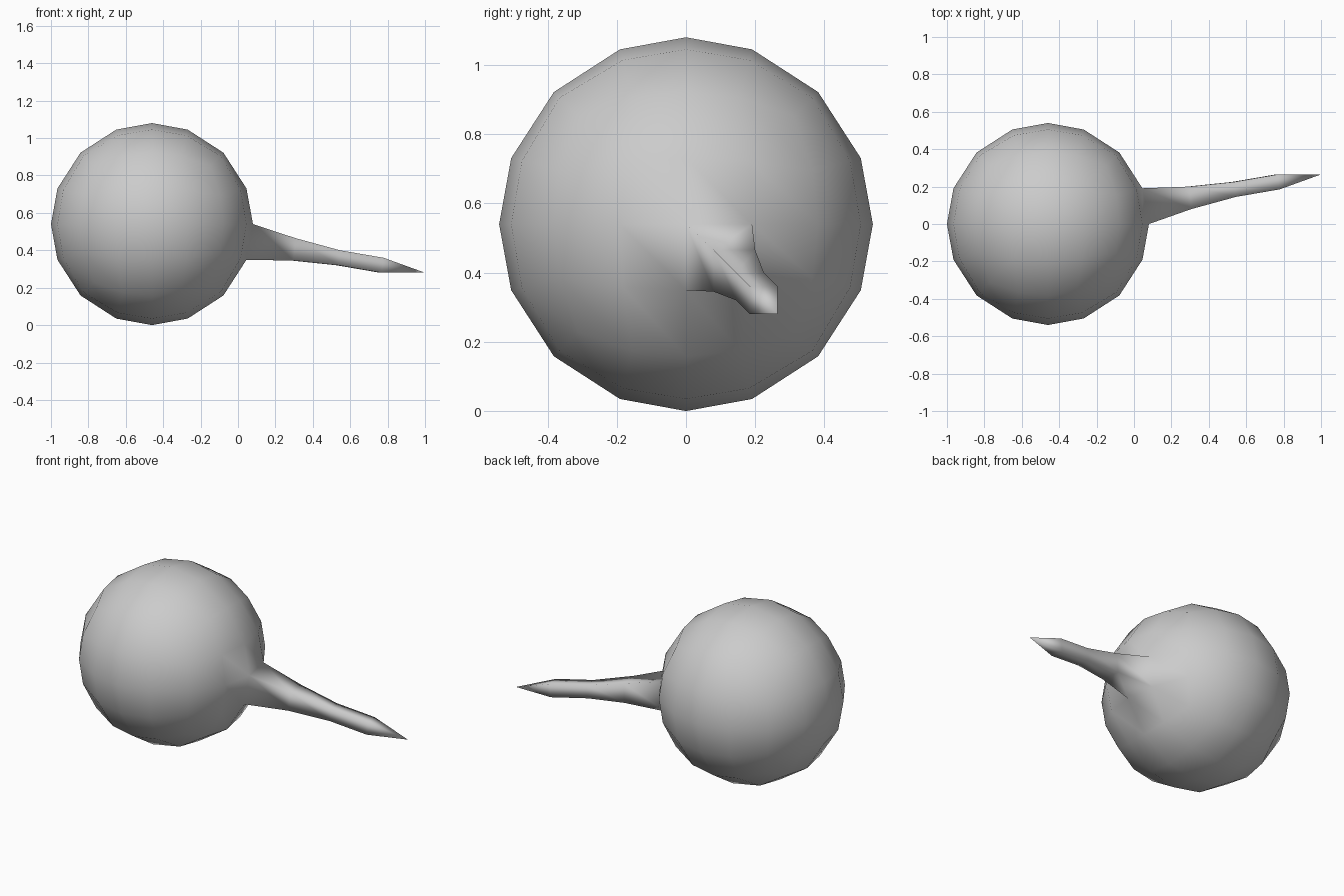
import bpy, bmesh
from math import sqrt
from mathutils import Vector

if "Cube" in bpy.data.objects:
    bpy.data.objects.remove(bpy.data.objects["Cube"])

R = 0.54
CENTRE = Vector((-0.46, 0, 0.54))


def spherify(v):
    x, y, z = v
    a, b, c = x * x, y * y, z * z
    return Vector((x * sqrt(1 - b / 2 - c / 2 + b * c / 3),
                   y * sqrt(1 - a / 2 - c / 2 + a * c / 3),
                   z * sqrt(1 - a / 2 - b / 2 + a * b / 3)))


bm = bmesh.new()

# Ball: 4 x 4 gridded cube mapped to a sphere
bmesh.ops.create_cube(bm, size=2)
bmesh.ops.subdivide_edges(bm, edges=bm.edges[:], cuts=3, use_grid_fill=True)
for v in bm.verts:
    v.co = CENTRE + R * spherify(v.co)

# Spike: one side face drawn out through three rings to a point
bm.faces.ensure_lookup_table()
target = Vector((0.05, 0.10, 0.44))
base = min(bm.faces, key=lambda f: (f.calc_center_median() - target).length)


def is_outer(v, mid):
    return v.co.y > mid.y, v.co.z > mid.z


mid = base.calc_center_median()
corners = [is_outer(v, mid) for v in base.verts]
ring = list(base.verts)
bmesh.ops.delete(bm, geom=[base], context='FACES_ONLY')

# x, low y, high y, low z, high z
for x, y0, y1, z0, z1 in [(0.297, 0.08, 0.20, 0.345, 0.465),
                          (0.535, 0.145, 0.225, 0.32, 0.40),
                          (0.768, 0.185, 0.265, 0.28, 0.36)]:
    new = []
    for far, up in corners:
        lean = 0.01 * ((not far) + up - 1)
        new.append(bm.verts.new((x + lean, y1 if far else y0, z1 if up else z0)))
    for i in range(4):
        j = (i + 1) % 4
        bm.faces.new((ring[i], ring[j], new[j], new[i]))
    ring = new
tip = bm.verts.new((1.0, 0.265, 0.28))
for i in range(4):
    bm.faces.new((ring[i], ring[(i + 1) % 4], tip))

bmesh.ops.recalc_face_normals(bm, faces=bm.faces[:])
for f in bm.faces:
    f.smooth = True

mesh = bpy.data.meshes.new("ball_with_spike")
bm.to_mesh(mesh)
bm.free()
obj = bpy.data.objects.new("ball_with_spike", mesh)
bpy.context.collection.objects.link(obj)
